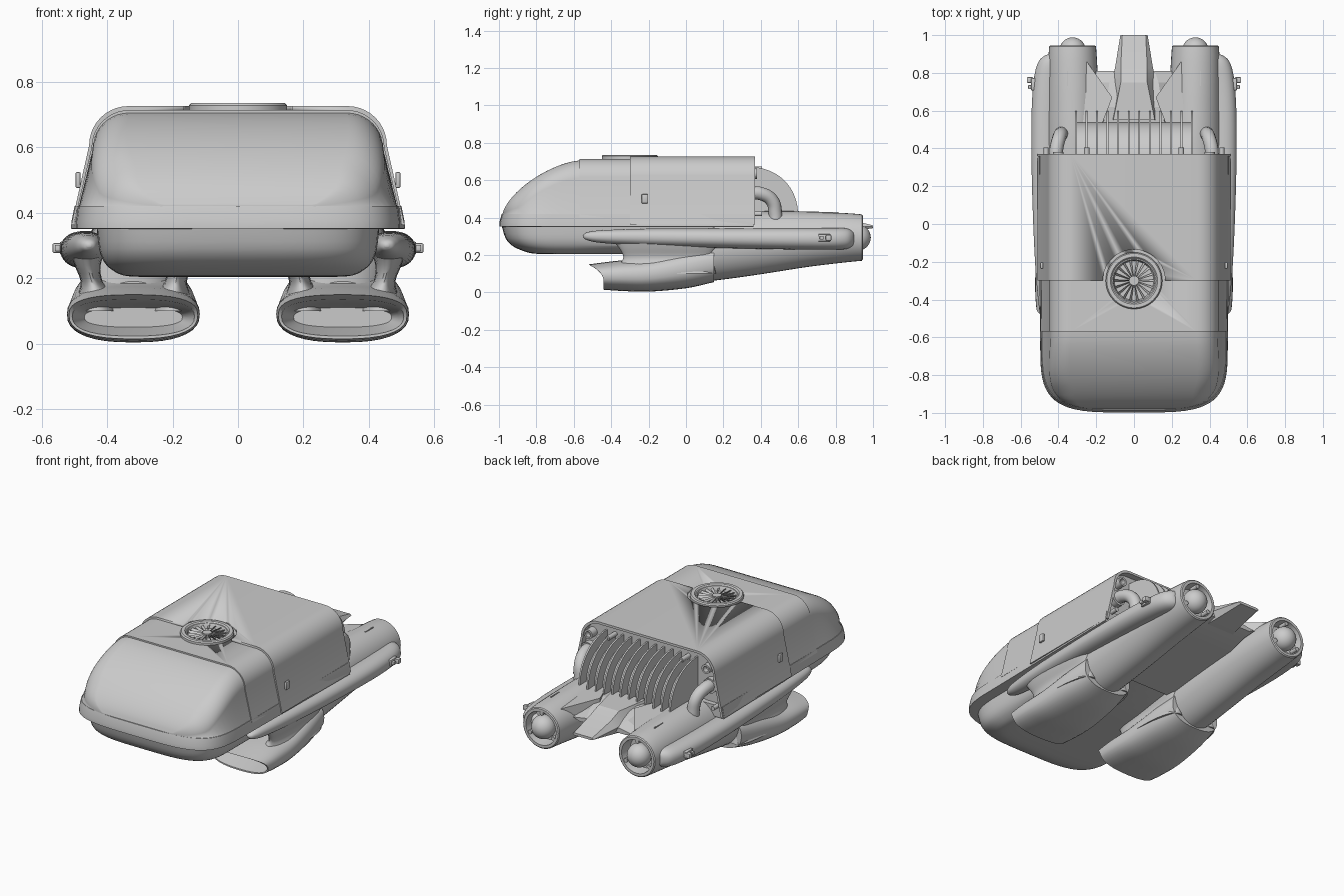
import bpy, bmesh, math
from mathutils import Vector

if "Cube" in bpy.data.objects:
    bpy.data.objects.remove(bpy.data.objects["Cube"])
S = bpy.context.scene.collection


def finish(name, bm, mirror=False, angle=35):
    bmesh.ops.recalc_face_normals(bm, faces=bm.faces[:])
    me = bpy.data.meshes.new(name)
    bm.to_mesh(me)
    bm.free()
    me.shade_smooth()
    me.set_sharp_from_angle(angle=math.radians(angle))
    ob = bpy.data.objects.new(name, me)
    S.objects.link(ob)
    if mirror:
        ob.modifiers.new("mirror", 'MIRROR')
    return ob


def loft(name, rings, mirror=False, angle=35):
    bm = bmesh.new()
    rows = [[bm.verts.new(p) for p in r] for r in rings]
    n = len(rows[0])
    for a, b in zip(rows, rows[1:]):
        for i in range(n):
            j = (i + 1) % n
            bm.faces.new((a[i], a[j], b[j], b[i]))
    bm.faces.new(rows[0])
    bm.faces.new(rows[-1])
    return finish(name, bm, mirror, angle)


def spow(v, p):
    return math.copysign(abs(v) ** p, v)


def ring(c, a, b, axis='Y', e=2, n=36):
    """Superellipse ring: half sizes a, b around a y or z axis."""
    out = []
    for i in range(n):
        t = math.tau * i / n
        u, v = a * spow(math.cos(t), 2 / e), b * spow(math.sin(t), 2 / e)
        out.append((c[0] + u, c[1], c[2] + v) if axis == 'Y' else (c[0] + u, c[1] + v, c[2]))
    return out


def spline(st, k=5):
    """Catmull-Rom resampling of station tuples."""
    out = []
    for i in range(len(st) - 1):
        p = [st[max(0, min(len(st) - 1, i + d))] for d in (-1, 0, 1, 2)]
        for j in range(k):
            t = j / k
            out.append([.5 * (2 * b + (c - a) * t + (2 * a - 5 * b + 4 * c - d) * t * t
                              + (3 * b - a - 3 * c + d) * t ** 3) for a, b, c, d in zip(*p)])
    return out + [list(st[-1])]


def box(name, c, s, mirror=False, bevel=0.0):
    bm = bmesh.new()
    bmesh.ops.create_cube(bm, size=1)
    for v in bm.verts:
        v.co = Vector(a * b + d for a, b, d in zip(v.co, s, c))
    if bevel:
        bmesh.ops.bevel(bm, geom=bm.edges[:], offset=bevel, segments=2, affect='EDGES', profile=.5)
    return finish(name, bm, mirror)


def cyl(name, c, r, h, axis='Y', mirror=False):
    d = Vector((0, h / 2, 0)) if axis == 'Y' else Vector((0, 0, h / 2))
    c = Vector(c)
    return loft(name, [ring(c - d, r, r, axis), ring(c + d, r, r, axis)], mirror)


def arch(w, z0, zt, r, slope=.15):
    """Tapered rounded arch from right foot to left foot, as (x, z)."""
    wt = w - slope * (zt - z0)
    half = [(w, z0)]
    for k in range(11):
        a = math.radians(9 * k)
        half.append((wt - r + r * math.cos(a), zt - r + r * math.sin(a)))
    return half + [(-x, z) for x, z in reversed(half)]


def at_y(sec, y):
    return [(x, y, z) for x, z in sec]


def plan(w, yf, yb, z, wb=None):
    """Hull plan outline with a rounded front."""
    pts = [(wb or w, yb, z)]
    for k in range(33):
        t = math.pi * k / 32
        pts.append((w * spow(math.cos(t), .5), -.6 - (-.6 - yf) * math.sin(t) ** .5, z))
    return pts + [(-(wb or w), yb, z)]


# cabin: main body, nose canopy, belt rim, lower hull
body = loft("cabin_body", [at_y(arch(.495, .40, .714, .115), y) for y in (-.57, .33)])
rings = []
for k in range(19):
    u = math.sin(math.pi / 2 * k / 18)
    y = -.57 - .41 * u
    h = max(.006, .287 * (1 - u ** 1.5) ** .667)
    q = max(0, (-.6 - y) / .385)
    w = .487 * (1 - q ** 4) ** .25
    rings.append(at_y(arch(w, .418, .418 + h, min(.11, h * .85)), y))
loft("nose_canopy", rings, angle=50)
loft("belt_rim", [plan(.485, -.97, .36, .35, .507), plan(.497, -.998, .36, .352, .511),
                  plan(.496, -.998, .36, .375, .509), plan(.49, -.985, .36, .42, .5)])
hull = [(.30, -.72, -.25, .204), (.35, -.82, -.15, .208), (.385, -.88, 0, .225), (.41, -.93, .15, .25),
        (.425, -.965, .3, .29), (.432, -.985, .36, .355)]
loft("lower_hull", [plan(w, yf, yb, z) for w, yf, yb, z in spline(hull, 3)], angle=50)

# rear roof shell with a round notch for the vent
sec = arch(.51, .362, .726, .12) + arch(.495, .362, .712, .112)[::-1]
shell = loft("roof_shell", [at_y(sec, -.3), at_y(sec, .37)])
for ob, r in ((shell, .165), (body, .115)):
    cut = cyl(ob.name + "_cutter", (0, -.3, .75), r, .13, 'Z')
    cut.hide_render = True
    cut.hide_set(True)
    m = ob.modifiers.new("vent_cut", 'BOOLEAN')
    m.operation, m.object, m.solver = 'DIFFERENCE', cut, 'EXACT'
box("door_latch", (.489, -.22, .5), (.016, .036, .05), True, .006)

# roof vent: collar, hub and blades
prof = [(.15, .70), (.15, .728), (.144, .735), (.125, .735), (.118, .728), (.112, .728), (.108, .722), (.104, .70)]
loft("vent_collar", [ring((0, -.3, z), r, r, 'Z', n=48) for r, z in prof])
cyl("vent_hub", (0, -.3, .708), .026, .035, 'Z')
bm = bmesh.new()
for i in range(18):
    a = math.tau * i / 18
    d, s = Vector((math.cos(a), math.sin(a), 0)), Vector((-math.sin(a), math.cos(a), 0))
    o = Vector((0, -.3, 0))
    p = [o + d * r + s * t + Vector((0, 0, z)) for r, t, z in
         ((.02, -.002, .722), (.108, -.006, .722), (.108, .006, .712), (.02, .002, .712))]
    top = [bm.verts.new(v) for v in p]
    low = [bm.verts.new(v - Vector((0, 0, .006))) for v in p]
    bm.faces.new(top)
    bm.faces.new(low)
    for k in range(4):
        bm.faces.new((top[k], top[k - 1], low[k - 1], low[k]))
finish("vent_blades", bm)

# cooling fins and their curved core at the back
def arc(s, x):
    pts = [(.32 + .28 * s * math.cos(math.pi / 2 * k / 16) ** .9,
            .40 + .272 * s * math.sin(math.pi / 2 * k / 16) ** .9) for k in range(17)]
    return [(x, y, z) for y, z in [(.32, .36), (.32 + .28 * s, .36)] + pts]


for i in range(12):
    x = -.308 + .056 * i
    loft("cooling_fin", [arc(1, x - .005), arc(1, x + .005)])
loft("fin_core", [arc(.78, -.31), arc(.78, .31)])

# coolant pipes and rear fittings
cu = bpy.data.curves.new("coolant_pipe", 'CURVE')
cu.dimensions, cu.bevel_depth, cu.bevel_resolution, cu.use_fill_caps = '3D', .036, 5, True
path = [(.415, .32, .53), (.41, .40, .528), (.395, .46, .49), (.385, .478, .42), (.385, .478, .36)]
sp = cu.splines.new('BEZIER')
sp.bezier_points.add(len(path) - 1)
for b, p in zip(sp.bezier_points, path):
    b.co, b.handle_left_type, b.handle_right_type = p, 'AUTO', 'AUTO'
pipe = bpy.data.objects.new("coolant_pipe", cu)
S.objects.link(pipe)
pipe.modifiers.new("mirror", 'MIRROR')
cyl("pipe_flange", (.415, .34, .53), .045, .05, mirror=True)
loft("rear_socket", [ring((.40, y, .635), r, r) for y, r in ((.32, .028), (.38, .028), (.38, .017), (.35, .017))], True)
cyl("rear_knob", (.25, .365, .66), .014, .08, mirror=True)
cyl("rear_bolt", (.465, .37, .42), .013, .07, mirror=True)

# engine nacelles with recessed exhaust
st = [(-.2, .32, .12, .10, .07), (0, .32, .18, .135, .125), (.15, .32, .235, .148, .172), (.4, .32, .265, .145, .168),
      (.65, .322, .284, .138, .148), (.85, .325, .292, .13, .132), (.94, .325, .293, .124, .124)]
rings = [ring((x, y, z), a, b) for y, x, z, a, b in spline(st)]
rings += [ring((.325, y, .293), r, r) for y, r in ((.945, .118), (.945, .102), (.87, .095))]
loft("engine_nacelle", rings, True)
bm = bmesh.new()
bmesh.ops.create_uvsphere(bm, u_segments=28, v_segments=16, radius=.07)
bmesh.ops.translate(bm, vec=(.325, .918, .293), verts=bm.verts[:])
finish("exhaust_ball", bm, True)
for k in range(3):
    a = math.radians(90 + 120 * k)
    cyl("exhaust_lug", (.325 + .09 * math.cos(a), .915, .293 + .09 * math.sin(a)), .012, .05, mirror=True)
box("nacelle_slit", (.352, .77, .424), (.006, .08, .01), True)

# air intakes with a hollow slanted mouth
st = [(-.44, .32, .088, .197, .074), (-.35, .32, .09, .203, .082), (-.2, .32, .094, .2, .09),
      (0, .32, .125, .185, .103), (.15, .32, .155, .162, .1)]
mouth = [(-.30, .32, .08, .15, .03), (-.38, .32, .08, .172, .045), (-.44, .32, .083, .187, .06)]
rings = [ring((x, y, z), a, b, e=2.5) for y, x, z, a, b in mouth + spline(st)]
for r in rings:  # pull the upper lip forward
    for i, (x, y, z) in enumerate(r):
        f = max(0, min(1, (-.25 - y) / .18)) * max(0, z - .06) / .1
        r[i] = (x, y - .08 * f * f, z - .012 * f * f)
loft("air_intake", rings, True, 45)
# pylons joining intake and hull
for x0, x1 in ((.20, .18), (.435, .46)):
    st = [(.10, x0, .075, .26), (.15, x0, .055, .25), (.19, (x0 + x1) / 2, .034, .235), (.24, x1, .04, .26),
          (.30, x1, .06, .31)]
    loft("intake_pylon", [ring((x, -.1, z), a, b, 'Z', 2.4) for z, x, a, b in spline(st, 4)], True)

# side pods with marker lamps
st = [(-.55, .455, .3, .006, .005), (-.53, .457, .3, .025, .02), (-.45, .46, .298, .042, .034),
      (-.2, .464, .295, .06, .046), (.2, .468, .29, .072, .053), (.55, .47, .287, .073, .057),
      (.75, .458, .286, .074, .058), (.85, .44, .287, .07, .056), (.89, .43, .288, .045, .04), (.9, .42, .288, .02, .02)]
loft("side_pod", [ring((x, y, z), a, b, e=2.2) for y, x, z, a, b in spline(st)], True, 60)
box("lamp_mount", (.53, .74, .292), (.03, .065, .04), True, .005)
box("lamp_lens", (.55, .762, .292), (.035, .03, .03), True, .005)
box("lamp_arm", (.55, .725, .292), (.02, .02, .02), True, .003)

# rear deck, tail blade and side fairings
def hexa(y, wt, wb, zt, zb):
    return [(wt, y, zt), (wb, y, (zt + zb) / 2), (wb * .8, y, zb), (-wb * .8, y, zb), (-wb, y, (zt + zb) / 2), (-wt, y, zt)]


loft("rear_deck", [hexa(.1, .22, .25, .40, .23), hexa(.62, .15, .23, .42, .29), hexa(.75, .13, .21, .39, .31),
                   hexa(.81, .11, .20, .36, .33)], angle=15)
loft("tail_blade", [hexa(.55, .11, .12, .435, .30), hexa(.75, .07, .115, .43, .31), hexa(.83, .07, .1, .40, .32),
                    hexa(1.0, .062, .072, .358, .343)], angle=15)
tri = [(.25, .86), (.115, .67), (.2, .45), (.28, .45)]
loft("deck_fairing", [[(x, y, .35) for x, y in tri], [(x, y, .43 - .03 * (y > .8)) for x, y in tri]], True, 15)
